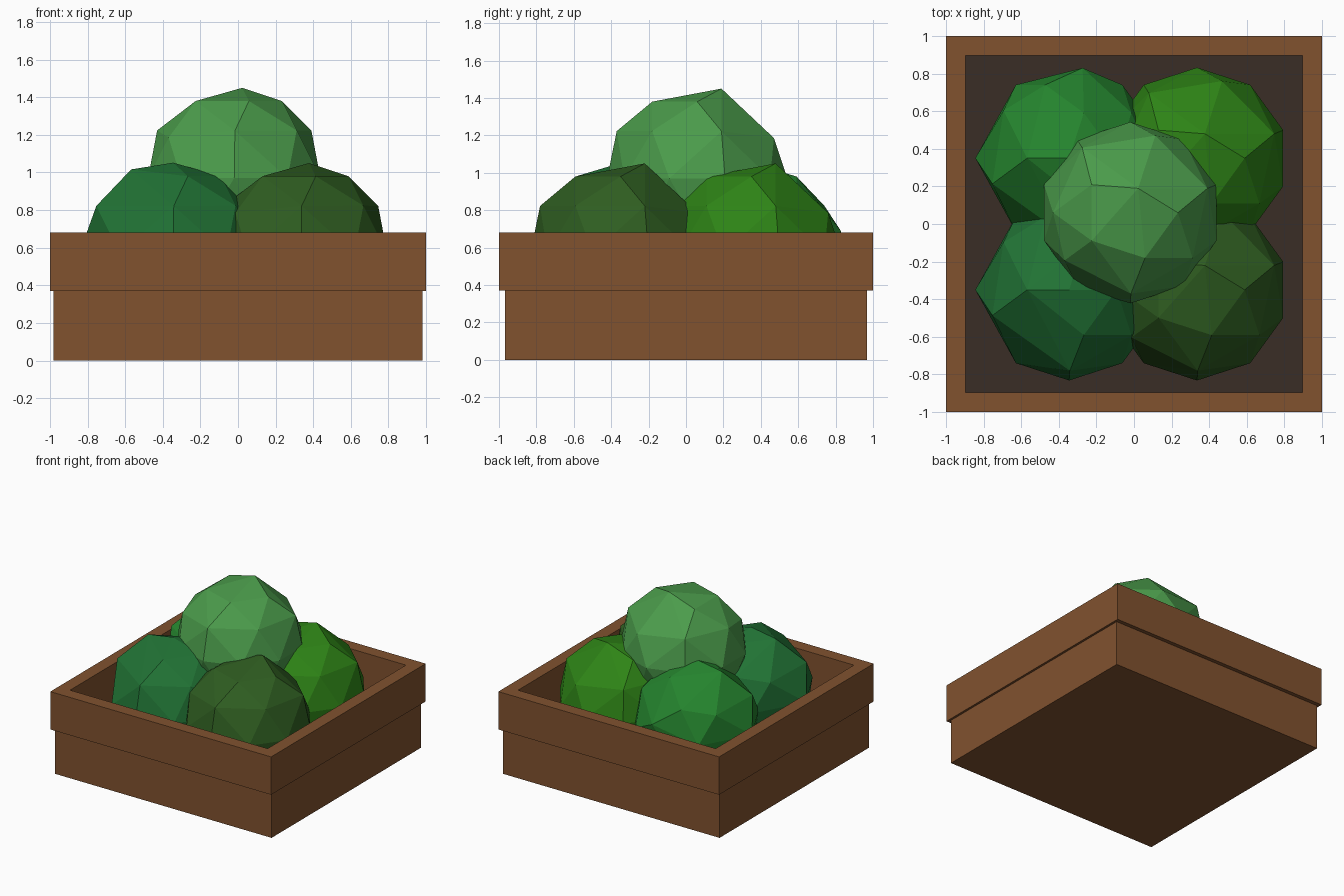
import bpy, bmesh
from math import sin, cos, radians, sqrt
from mathutils import Vector

if "Cube" in bpy.data.objects:
    bpy.data.objects.remove(bpy.data.objects["Cube"])


def material(name, rgb):
    m = bpy.data.materials.new(name)
    m.diffuse_color = (*rgb, 1)
    m.use_nodes = True
    m.node_tree.nodes["Principled BSDF"].inputs["Base Color"].default_value = m.diffuse_color
    return m


def finish(name, bm, mat):
    bmesh.ops.recalc_face_normals(bm, faces=bm.faces)
    me = bpy.data.meshes.new(name)
    bm.to_mesh(me)
    bm.free()
    me.materials.append(mat)
    ob = bpy.data.objects.new(name, me)
    bpy.context.collection.objects.link(ob)
    return ob


def loop(bm, hx, hy, z):
    return [bm.verts.new((sx * hx, sy * hy, z))
            for sx, sy in ((-1, -1), (1, -1), (1, 1), (-1, 1))]


def skin(bm, loops, closed=False, caps=False):
    """Join rectangular loops with quads."""
    pairs = list(zip(loops, loops[1:]))
    if closed:
        pairs.append((loops[-1], loops[0]))
    for a, b in pairs:
        for i in range(4):
            j = (i + 1) % 4
            bm.faces.new((a[i], a[j], b[j], b[i]))
    if caps:
        bm.faces.new(loops[0])
        bm.faces.new(loops[-1])


wood = material("wood", (0.22, 0.085, 0.028))
earth = material("earth", (0.042, 0.026, 0.019))
IN, SOIL, LIP, TOP = 0.895, 0.34, 0.37, 0.68

# Lower box, hollow and open at the top
bm = bmesh.new()
skin(bm, [loop(bm, 0.982, 0.968, 0), loop(bm, 0.982, 0.968, LIP),
          loop(bm, IN, IN, LIP), loop(bm, IN, IN, SOIL - 0.04)], caps=True)
finish("planter_base", bm, wood)

# Wider upper rim
bm = bmesh.new()
skin(bm, [loop(bm, 1, 1, LIP), loop(bm, 1, 1, TOP),
          loop(bm, IN, IN, TOP), loop(bm, IN, IN, LIP)], closed=True)
finish("planter_rim", bm, wood)

# Soil slab
bm = bmesh.new()
skin(bm, [loop(bm, IN, IN, SOIL - 0.04), loop(bm, IN, IN, SOIL)], caps=True)
finish("soil", bm, earth)

# Foliage: faceted balls with some neighbouring corners merged
R = 0.482
LEVEL = {"pole": 1.0, "ring": 0.851, "mid": 0.526, "corner": 0.447, "equator": 0.0}


def direction(level, angle):
    z = LEVEL[level]
    h = sqrt(1 - z * z)
    a = radians(angle)
    return Vector((h * cos(a), h * sin(a), z))


def bush(name, centre, merges, rgb):
    bm = bmesh.new()
    bmesh.ops.create_icosphere(bm, subdivisions=2, radius=R)
    pairs = []
    for pair in merges:
        pairs.append([min(bm.verts, key=lambda v: (v.co - direction(*p) * R).length)
                      for p in pair])
    for a, b in pairs:
        target = (a.co + b.co).normalized() * R * 1.035
        bmesh.ops.pointmerge(bm, verts=[a, b], merge_co=target)
    bmesh.ops.triangulate(bm, faces=bm.faces)
    ob = finish(name, bm, material(name, rgb))
    ob.location = centre


cut_a = [(("pole", 0), ("ring", 72)), (("corner", 144), ("mid", 108)),
         (("corner", 0), ("mid", 36)), (("corner", 288), ("mid", 252))]
cut_b = [(("equator", 162), ("equator", 198)), (("ring", 144), ("ring", 216)),
         (("mid", 180), ("corner", 216)), (("corner", 288), ("mid", 252)),
         (("equator", 90), ("corner", 72))]

bush("bush_front_left", (-0.345, -0.35, 0.57), cut_b, (0.015, 0.17, 0.035))
bush("bush_back_left", (-0.345, 0.35, 0.57), cut_b, (0.018, 0.23, 0.027))
bush("bush_front_right", (0.335, -0.35, 0.57), cut_a, (0.028, 0.11, 0.015))
bush("bush_back_right", (0.335, 0.35, 0.57), cut_a, (0.027, 0.23, 0.008))
bush("bush_top", (-0.02, 0.06, 0.97), cut_a, (0.07, 0.33, 0.07))
